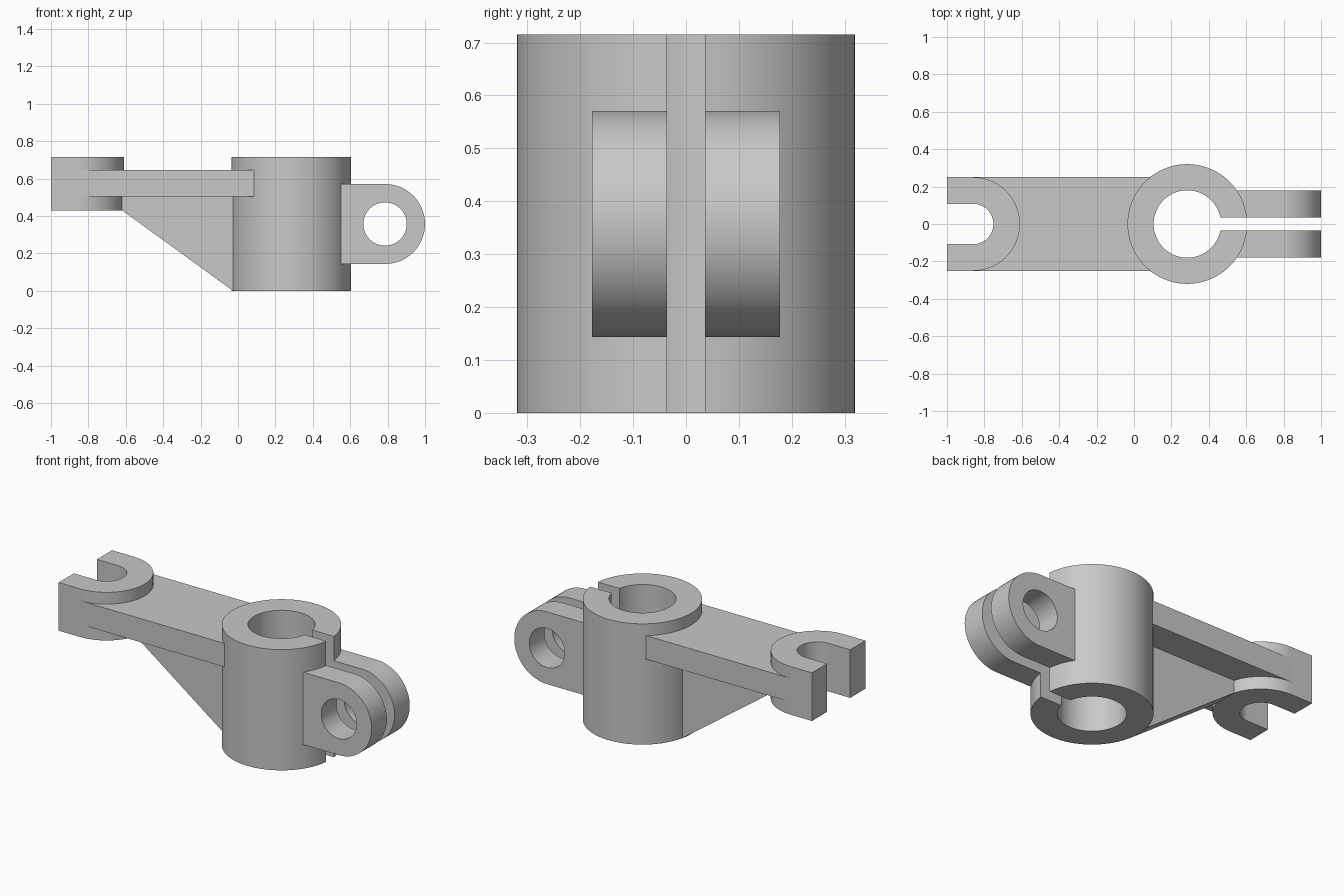
import bpy, bmesh
from math import sin, cos, asin, pi

cube = bpy.data.objects.get("Cube")
if cube:
    bpy.data.objects.remove(cube, do_unlink=True)

grey = bpy.data.materials.new("plain grey")
grey.use_nodes = True
colour = (0.58, 0.58, 0.58, 1)
grey.diffuse_color = colour
grey.node_tree.nodes["Principled BSDF"].inputs["Base Color"].default_value = colour


def arc(cx, cy, r, start, end, steps):
    """Points along an arc, both ends included."""
    angles = [start + (end - start) * i / steps for i in range(steps + 1)]
    return [(cx + r * cos(a), cy + r * sin(a)) for a in angles]


def prism(name, loops, low, high, axis="Z", adjust=None):
    """Extrude an outline (and its holes) from low to high along an axis."""
    bm = bmesh.new()
    place = (lambda p, d: (p[0], p[1], d)) if axis == "Z" else (lambda p, d: (p[0], d, p[1]))
    for loop in loops:
        verts = [bm.verts.new(place(p, low)) for p in loop]
        for i, v in enumerate(verts):
            bm.edges.new((verts[i - 1], v))
    bmesh.ops.triangle_fill(bm, edges=bm.edges[:], use_beauty=True)
    result = bmesh.ops.extrude_face_region(bm, geom=bm.faces[:], use_keep_orig=True)
    moved = [g for g in result["geom"] if isinstance(g, bmesh.types.BMVert)]
    bmesh.ops.translate(bm, verts=moved, vec=place((0, 0), high - low))
    if adjust:
        adjust(bm)
    bmesh.ops.recalc_face_normals(bm, faces=bm.faces[:])
    mesh = bpy.data.meshes.new(name)
    bm.to_mesh(mesh)
    bm.free()
    mesh.materials.append(grey)
    obj = bpy.data.objects.new(name, mesh)
    bpy.context.collection.objects.link(obj)
    bpy.ops.object.select_all(action="DESELECT")
    obj.select_set(True)
    bpy.context.view_layer.objects.active = obj
    bpy.ops.object.shade_smooth_by_angle(angle=pi / 6)
    return obj


HUB_X, HUB_R, BORE_R, HEIGHT = 0.285, 0.32, 0.18, 0.715
SLIT = 0.036
FORK_X, FORK_R, SLOT_R = -0.86, 0.25, 0.108

# Split clamp sleeve
a, b = asin(SLIT / HUB_R), asin(SLIT / BORE_R)
prism("clamp_sleeve",
      [arc(HUB_X, 0, HUB_R, a, 2 * pi - a, 72) + arc(HUB_X, 0, BORE_R, 2 * pi - b, b, 72)],
      0, HEIGHT)

# Open fork at the far end
prism("fork_end",
      [[(-1, -FORK_R)] + arc(FORK_X, 0, FORK_R, -pi / 2, pi / 2, 36) + [(-1, FORK_R), (-1, SLOT_R)]
       + arc(FORK_X, 0, SLOT_R, pi / 2, -pi / 2, 36) + [(-1, -SLOT_R)]],
      0.43, HEIGHT)

# Flat arm, hollowed at both ends to meet the fork and the sleeve
r = HUB_R - 0.004
c = asin(FORK_R / r)
prism("arm",
      [arc(FORK_X, 0, FORK_R, pi / 2, -pi / 2, 36) + arc(HUB_X, 0, r, pi + c, pi - c, 24)],
      0.505, 0.645)

# Triangular rib under the arm
prism("rib", [[(-0.62, 0.43), (-0.027, 0), (-0.027, 0.506), (-0.62, 0.506)]],
      -0.071, 0.071, "Y")


# Pair of clamp lugs with bolt holes
def seat_on_sleeve(bm):
    for v in bm.verts:
        if v.co.x < 0.56 and abs(v.co.y) < 0.1:
            v.co.x = HUB_X + HUB_R * cos(a)


LUG_X, LUG_Z, LUG_R = 0.786, 0.357, 0.214
for side, sign in (("left", 1), ("right", -1)):
    outline = ([(0.55, LUG_Z - LUG_R)] + arc(LUG_X, LUG_Z, LUG_R, -pi / 2, pi / 2, 36)
               + [(0.55, LUG_Z + LUG_R)])
    hole = arc(LUG_X, LUG_Z, 0.116, 0, 2 * pi, 48)[:-1]
    prism("back_lug" if sign > 0 else "front_lug", [outline, hole],
          sign * SLIT, sign * 0.178, "Y", seat_on_sleeve)
